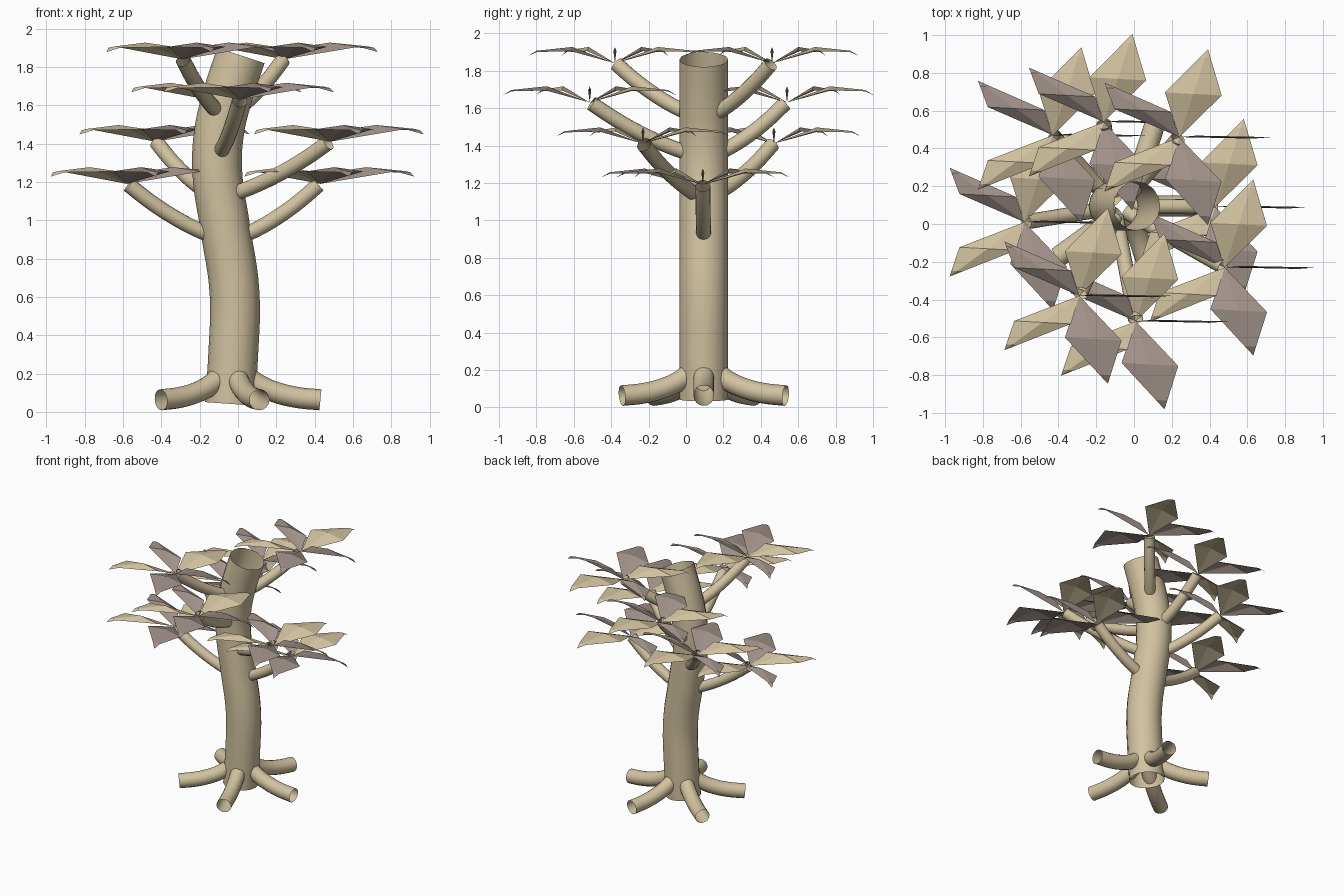
import bpy
import bmesh
from math import cos, sin, tau
from mathutils import Vector

cube = bpy.data.objects.get("Cube")
if cube:
    bpy.data.objects.remove(cube, do_unlink=True)


def make_material(name, color):
    mat = bpy.data.materials.new(name)
    mat.use_nodes = True
    mat.diffuse_color = color
    mat.node_tree.nodes["Principled BSDF"].inputs["Base Color"].default_value = color
    return mat


BARK = make_material("sandy_beige", (0.64, 0.54, 0.35, 1))
DUSK = make_material("dusty_brown", (0.36, 0.29, 0.255, 1))
CENTRE_Y = 0.095


def tube(name, points, radius, steps=6):
    """Smooth open-ended tube through the given points."""
    curve = bpy.data.curves.new(name, "CURVE")
    curve.dimensions = "3D"
    curve.bevel_depth = radius
    curve.bevel_resolution = 6
    curve.use_fill_caps = False
    curve.resolution_u = steps
    spline = curve.splines.new("BEZIER")
    spline.bezier_points.add(len(points) - 1)
    for bp, p in zip(spline.bezier_points, points):
        bp.co = p
        bp.handle_left_type = bp.handle_right_type = "AUTO"
    curve.materials.append(BARK)
    obj = bpy.data.objects.new(name, curve)
    bpy.context.collection.objects.link(obj)
    bpy.ops.object.select_all(action="DESELECT")
    obj.select_set(True)
    bpy.context.view_layer.objects.active = obj
    bpy.ops.object.convert(target="MESH")
    bpy.ops.object.shade_smooth_by_angle()


def bend(start, control, end, count=5):
    """Points along a quadratic arc."""
    ts = [i / (count - 1) for i in range(count)]
    return [start * (1 - t) ** 2 + control * 2 * t * (1 - t) + end * t * t for t in ts]


def leaf_tuft(name, centre):
    """Five creased diamond leaves, all spread along the same sideways axis."""
    bm = bmesh.new()
    side = Vector((0.15, -0.008, 0))
    for i in range(5):
        a = tau * i / 5
        out = Vector((cos(a), sin(a), 0))

        def vert(reach, width, height):
            return bm.verts.new(centre + out * reach + side * width + Vector((0, 0, height)))

        base = vert(0, 0, 0)
        left, mid, right = vert(0.24, -1, 0.065), vert(0.24, 0, 0.087), vert(0.24, 1, 0.065)
        far_l, far_m, far_r = vert(0.44, -0.2, 0.06), vert(0.44, 0, 0.067), vert(0.44, 0.2, 0.06)
        tip = vert(0.49, 0, 0.038)
        for corners in ((base, mid, left), (base, right, mid),
                        (left, mid, far_m, far_l), (mid, right, far_r, far_m),
                        (far_l, far_m, tip), (far_m, far_r, tip)):
            face = bm.faces.new(corners)
            face.normal_update()
            if face.normal.z < 0:
                face.normal_flip()
            face.material_index = (i + 1) % 2
    mesh = bpy.data.meshes.new(name)
    bm.to_mesh(mesh)
    bm.free()
    mesh.materials.append(BARK)
    mesh.materials.append(DUSK)
    bpy.context.collection.objects.link(bpy.data.objects.new(name, mesh))


# Trunk with a gentle S bend
trunk_line = [(-0.043, 0.042), (-0.025, 0.3), (-0.018, 0.62), (-0.07, 0.98),
              (-0.108, 1.25), (-0.1, 1.45), (-0.06, 1.63), (0.015, 1.86)]
tube("trunk", [(x, CENTRE_Y, z) for x, z in trunk_line], 0.13)

# Five roots around the base
for i in range(5):
    a = tau * i / 5
    path = [Vector((-0.03 + r * cos(a), CENTRE_Y + r * sin(a), z))
            for r, z in ((0.08, 0.18), (0.21, 0.075), (0.46, 0.063))]
    tube(f"root_{i + 1}", bend(*path), 0.055)

# Four tiers, each with two branches: trunk x, start height, two tip positions
tiers = [
    (-0.055, 0.91, (0.43, 0.09), (-0.58, 0.01)),
    (-0.095, 1.13, (0.48, -0.23), (-0.43, 0.47)),
    (-0.105, 1.35, (0.01, -0.515), (-0.16, 0.54)),
    (-0.075, 1.56, (-0.29, -0.38), (0.24, 0.46)),
]
for t, (trunk_x, z, *tips) in enumerate(tiers, 1):
    for s, (x, y) in enumerate(tips, 1):
        root = Vector((trunk_x, CENTRE_Y, z))
        end = Vector((x, y, z + 0.275))
        flat = Vector((x - trunk_x, y - CENTRE_Y, 0)).normalized()
        start = root + flat * 0.06
        control = (start + end) / 2 - Vector((0, 0, 0.05))
        tube(f"branch_{t}_{s}", bend(start, control, end - flat * 0.01), 0.04)
        leaf_tuft(f"leaf_tuft_{t}_{s}", end + Vector((0, 0, 0.005)))
